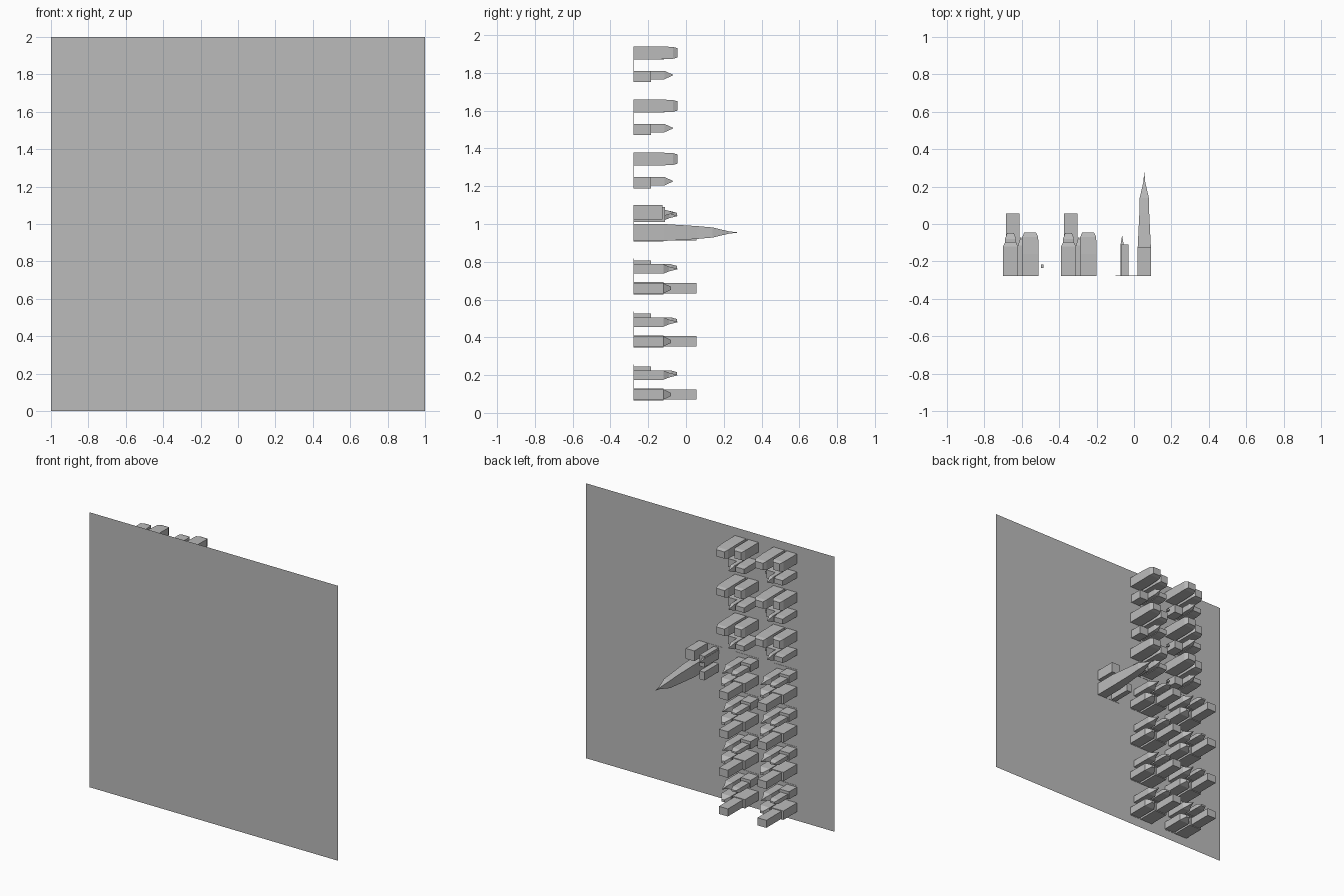
import bpy, bmesh

if "Cube" in bpy.data.objects:
    bpy.data.objects.remove(bpy.data.objects["Cube"])

grey = bpy.data.materials.new("plain grey")
grey.use_nodes = True
grey.diffuse_color = (0.5, 0.5, 0.5, 1)
grey.node_tree.nodes["Principled BSDF"].inputs["Base Color"].default_value = (0.5, 0.5, 0.5, 1)

GROUND = -0.277


def finish(name, bm):
    bmesh.ops.recalc_face_normals(bm, faces=bm.faces)
    mesh = bpy.data.meshes.new(name)
    bm.to_mesh(mesh)
    bm.free()
    mesh.materials.append(grey)
    obj = bpy.data.objects.new(name, mesh)
    bpy.context.collection.objects.link(obj)
    return obj


def tower(name, x0, x1, z0, z1, steps):
    """Loft a rectangular footprint out from the sheet through (y, x scale, z scale) steps."""
    bm = bmesh.new()
    cx, cz, hx, hz = (x0 + x1) / 2, (z0 + z1) / 2, (x1 - x0) / 2, (z1 - z0) / 2
    rings = []
    for y, sx, sz in [(GROUND, 1, 1)] + steps:
        rings.append([bm.verts.new((cx + i * hx * sx, y, cz + k * hz * sz))
                      for i, k in ((-1, -1), (1, -1), (1, 1), (-1, 1))])
    for a, b in zip(rings, rings[1:]):
        for i in range(4):
            j = (i + 1) % 4
            bm.faces.new((a[i], a[j], b[j], b[i]))
    bm.faces.new(rings[0])
    bm.faces.new(rings[-1])
    return finish(name, bm)


# Ground sheet, standing upright
bm = bmesh.new()
bm.faces.new([bm.verts.new((x, GROUND, z)) for x, z in ((-1, 0), (1, 0), (1, 2), (-1, 2))])
finish("ground_sheet", bm)

# Block kinds: name, footprint inside the block, steps
upper_block = [
    ("corner_block", 0.10, 0.19, 0.12, 0.19, [(-0.16, 1, 1), (-0.07, 0.95, 0.9), (-0.045, 0.7, 0.7)]),
    ("side_block", 0, 0.08, 0.12, 0.19, [(-0.12, 1, 1), (-0.095, 0.7, 0.8)]),
    ("low_block", 0, 0.075, 0.015, 0.06, [(-0.155, 1, 1), (-0.115, 0.9, 0.8)]),
    ("flat_block", 0.11, 0.18, 0, 0.06, [(-0.185, 1, 1)]),
    ("pointed_block", 0.08, 0.11, 0.015, 0.06, [(-0.115, 1, 1), (-0.07, 0.1, 0.1)]),
]
lower_block = [
    ("long_tower_base", 0, 0.10, 0, 0.065, [(-0.12, 1, 1)]),
    ("long_tower", 0.015, 0.087, 0.005, 0.06, [(0.055, 1, 1)]),
    ("short_tower", 0.11, 0.19, 0.005, 0.06, [(-0.12, 1, 1), (-0.08, 0.3, 0.3)]),
    ("flat_block", 0, 0.08, 0.125, 0.18, [(-0.185, 1, 1)]),
    ("round_top_block", 0.01, 0.07, 0.13, 0.16, [(-0.08, 1, 1), (-0.048, 0.6, 0.4)]),
    ("pointed_block", 0.10, 0.16, 0.11, 0.16, [(-0.12, 1, 1), (-0.09, 0.4, 0.5), (-0.045, 0.05, 0.05)]),
]

# Seven rows and two columns of city blocks
for col, x in enumerate((-0.70, -0.39)):
    for row in range(7):
        z = 0.065 + 0.281 * row
        tag = f"_{col}_{row}"
        tower("block_plate" + tag, x, x + 0.19, z, z + 0.19, [(GROUND + 0.002, 1, 1)])
        for name, a, b, c, d, steps in (upper_block if row > 3 else lower_block):
            tower(name + tag, x + a, x + b, z + c, z + d, steps)

# Small tanks beside the upper blocks
for row in range(4, 7):
    tank_z = 0.085 + 0.281 * row
    tank = tower(f"tank_{row}", -0.497, -0.483, tank_z - 0.008, tank_z + 0.008, [(-0.216, 1, 1)])
    for v in tank.data.vertices:
        v.co.y = max(v.co.y, -0.234)

# Spire tower and its neighbours
tower("spire_tower", 0.02, 0.09, 0.91, 1.0,
      [(-0.12, 1, 1), (0.06, 0.75, 0.75), (0.14, 0.7, 0.6), (0.2, 0.3, 0.28),
       (0.225, 0.14, 0.14), (0.275, 0.02, 0.02)])
tower("square_block", 0.02, 0.09, 1.025, 1.1, [(-0.125, 1, 1)])
tower("small_block_low", -0.07, -0.03, 0.915, 0.975, [(-0.11, 1, 1)])
tower("small_block_high", -0.07, -0.03, 1.01, 1.09, [(-0.11, 1, 1)])
tower("thin_spire", -0.072, -0.055, 1.045, 1.075, [(-0.11, 1, 1), (-0.065, 0.1, 0.1)])
tower("spire_plate", -0.10, 0.09, 0.91, 1.1, [(GROUND + 0.002, 1, 1)])
